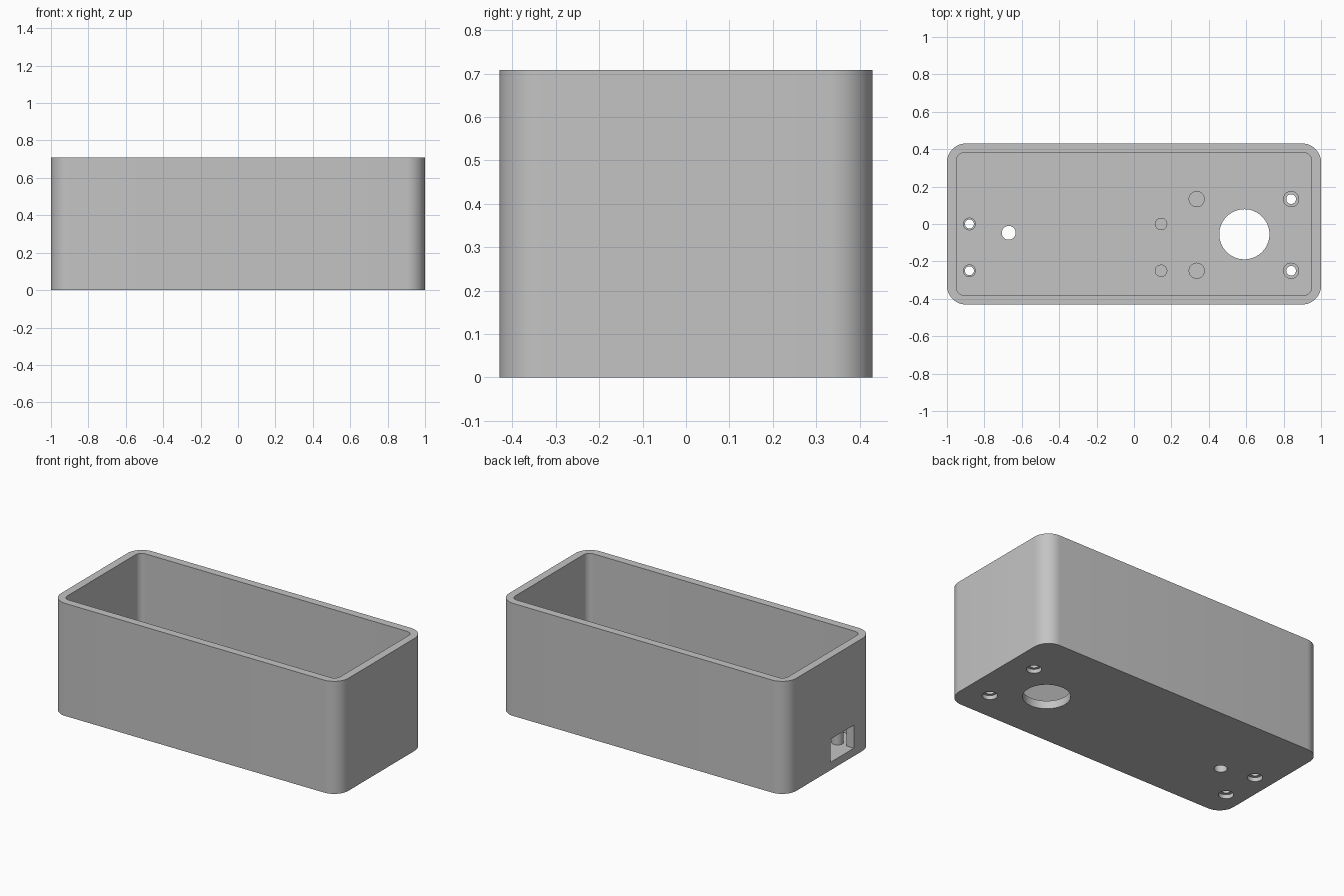
import bpy, bmesh
from math import cos, sin, pi, radians

cube = bpy.data.objects.get("Cube")
if cube:
    bpy.data.objects.remove(cube, do_unlink=True)

HX, HY, H = 1.0, 0.43, 0.708      # half length, half depth, height
WALL, FLOOR = 0.05, 0.05
POST_TOP = 0.13

grey = bpy.data.materials.new("plain grey")
grey.use_nodes = True
colour = (0.55, 0.55, 0.55, 1)
grey.diffuse_color = colour
for node in grey.node_tree.nodes:
    if node.type == 'BSDF_PRINCIPLED':
        node.inputs["Base Color"].default_value = colour


def prism(name, outline, z0, z1):
    """Extrude a closed outline from z0 to z1."""
    bm = bmesh.new()
    face = bm.faces.new([bm.verts.new((x, y, z0)) for x, y in outline])
    top = bmesh.ops.extrude_face_region(bm, geom=[face])["geom"]
    verts = [v for v in top if isinstance(v, bmesh.types.BMVert)]
    bmesh.ops.translate(bm, verts=verts, vec=(0, 0, z1 - z0))
    bmesh.ops.recalc_face_normals(bm, faces=bm.faces)
    mesh = bpy.data.meshes.new(name)
    bm.to_mesh(mesh)
    bm.free()
    mesh.materials.append(grey)
    obj = bpy.data.objects.new(name, mesh)
    bpy.context.collection.objects.link(obj)
    return obj


def rounded(hx, hy, r, steps=12):
    pts = []
    for q, (sx, sy) in enumerate([(1, 1), (-1, 1), (-1, -1), (1, -1)]):
        for i in range(steps + 1):
            a = (q + i / steps) * pi / 2
            pts.append((sx * (hx - r) + r * cos(a), sy * (hy - r) + r * sin(a)))
    return pts


def circle(x, y, r, n=40):
    return [(x + r * cos(2 * pi * i / n), y + r * sin(2 * pi * i / n)) for i in range(n)]


def cut(obj, cutter):
    """Subtract the cutter from the object and discard it."""
    cutter.hide_render = True
    mod = obj.modifiers.new("cut", 'BOOLEAN')
    mod.operation, mod.solver, mod.object = 'DIFFERENCE', 'EXACT', cutter
    bpy.context.view_layer.objects.active = obj
    bpy.ops.object.modifier_apply(modifier=mod.name)
    bpy.data.objects.remove(cutter, do_unlink=True)


# Open box with rounded corners
box = prism("box_shell", rounded(HX, HY, 0.1), 0, H)
cut(box, prism("cavity", rounded(HX - WALL, HY - WALL, 0.04), FLOOR, H + 0.1))

# Connector opening in the end wall
cut(box, prism("port", [(-1.1, -0.24), (-0.9, -0.24), (-0.9, -0.01), (-1.1, -0.01)],
               FLOOR, 0.195))

# Large sensor opening and small cable hole in the floor
for x, y, r in [(0.59, -0.055, 0.134), (-0.67, -0.047, 0.037)]:
    cut(box, prism("floor_hole", circle(x, y, r, 64), -0.1, FLOOR + 0.02))

# Mounting posts: x, y, radius, screw hole radius (0 for a solid peg)
posts = [(x, y, r, h)
         for x, r, h, ys in [(-0.88, 0.034, 0.024, (0, -0.25)),
                             (0.145, 0.033, 0, (0, -0.25)),
                             (0.335, 0.043, 0, (0.133, -0.25)),
                             (0.84, 0.043, 0.026, (0.133, -0.25))]
         for y in ys]
parts = [box]
for i, (x, y, r, h) in enumerate(posts):
    post = prism(f"mounting_post_{i + 1}", circle(x, y, r), FLOOR - 0.01, POST_TOP)
    parts.append(post)
    if h:
        for part in (post, box):
            cut(part, prism("screw_hole", circle(x, y, h), -0.1, POST_TOP + 0.1))
        cut(box, prism("screw_recess", circle(x, y, 0.043), -0.1, 0.025))

# Smooth curved walls, crisp edges
bpy.ops.object.select_all(action='DESELECT')
for part in parts:
    part.select_set(True)
bpy.context.view_layer.objects.active = box
bpy.ops.object.shade_smooth_by_angle(angle=radians(30))
